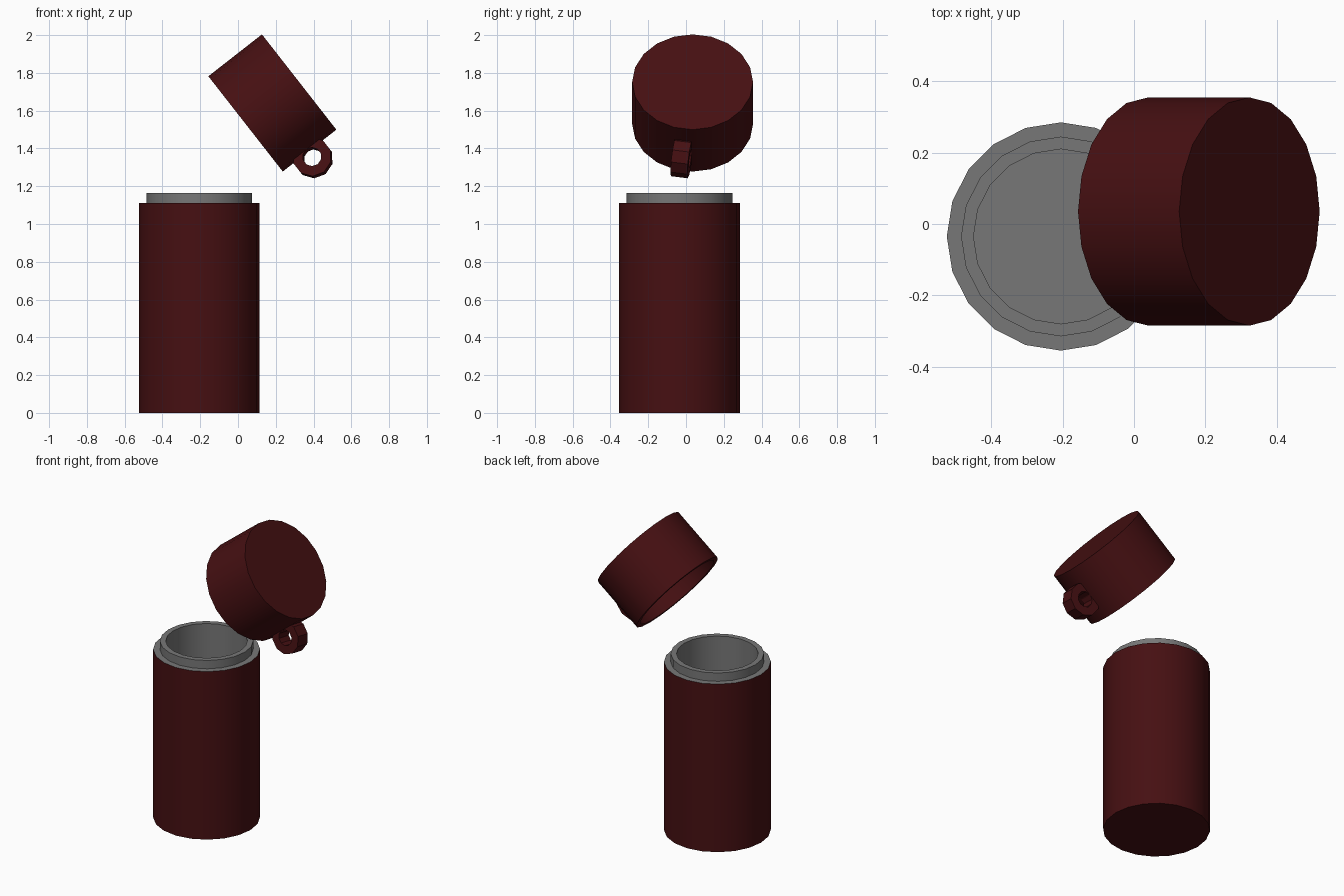
import bpy, bmesh, math
from mathutils import Matrix, Vector

cube = bpy.data.objects.get("Cube")
if cube:
    bpy.data.objects.remove(cube, do_unlink=True)

SIDES = 20
STEP = 2 * math.pi / SIDES


def material(name, rgb):
    m = bpy.data.materials.new(name)
    m.use_nodes = True
    m.diffuse_color = (*rgb, 1)
    bsdf = m.node_tree.nodes["Principled BSDF"]
    bsdf.inputs["Base Color"].default_value = (*rgb, 1)
    bsdf.inputs["Roughness"].default_value = 0.5
    return m


red = material("dark red", (0.061, 0.005, 0.006))
grey = material("grey steel", (0.185, 0.185, 0.185))


def finish(name, bm, mat, matrix, smooth=True):
    bmesh.ops.recalc_face_normals(bm, faces=bm.faces)
    mesh = bpy.data.meshes.new(name)
    bm.to_mesh(mesh)
    bm.free()
    mesh.materials.append(mat)
    obj = bpy.data.objects.new(name, mesh)
    bpy.context.collection.objects.link(obj)
    obj.matrix_world = matrix
    if smooth:
        bpy.ops.object.select_all(action='DESELECT')
        obj.select_set(True)
        bpy.context.view_layer.objects.active = obj
        bpy.ops.object.shade_smooth_by_angle(angle=math.radians(30))
    return obj


def lathe(name, profile, mat, matrix, caps=(True, True)):
    """Spin (radius, height) points; optionally close the first and last ring."""
    bm = bmesh.new()
    rings = [[bm.verts.new((r * math.cos(i * STEP), r * math.sin(i * STEP), z))
              for i in range(SIDES)] for r, z in profile]
    for a, b in zip(rings, rings[1:]):
        for i in range(SIDES):
            j = (i + 1) % SIDES
            bm.faces.new((a[i], a[j], b[j], b[i]))
    for ring, closed in zip((rings[0], rings[-1]), caps):
        if closed:
            bm.faces.new(ring)
    return finish(name, bm, mat, matrix)


# Flask: red outer shell and steel shoulder, neck and liner
flask = Matrix.Translation((-0.205, -0.035, 0))
lathe("flask_body", [(0.32, 0), (0.32, 1.11)], red, flask, (True, False))
lathe("flask_neck_and_liner",
      [(0.32, 1.11), (0.28, 1.11), (0.28, 1.165), (0.245, 1.165),
       (0.245, 0.06)], grey, flask, (False, True))

# Hollow cup lid, tilted in the air beside the flask
lid = Matrix.Translation((0.04, 0.035, 1.53)) @ Matrix.Rotation(math.radians(52), 4, 'Y')
lathe("cup_lid", [(0.32, 0.36), (0.32, 0), (0.29, 0), (0.29, 0.33)], red, lid)

# Loop handle: a flat-sided ring sunk into the middle of one lid facet
bm = bmesh.new()
N, WIDTH = 10, 0.09
section = [(0.104, -WIDTH / 2), (0.104, WIDTH / 2), (0.05, WIDTH / 2), (0.05, -WIDTH / 2)]
loops = [[bm.verts.new((r * math.cos(a), w, r * math.sin(a))) for r, w in section]
         for a in (2 * math.pi * k / N for k in range(N))]
for k in range(N):
    a, b = loops[k], loops[(k + 1) % N]
    for i in range(4):
        j = (i + 1) % 4
        bm.faces.new((a[i], a[j], b[j], b[i]))
# Keep only the part of the ring outside the lid wall
bmesh.ops.bisect_plane(bm, geom=bm.verts[:] + bm.edges[:] + bm.faces[:],
                       plane_co=Vector((-0.055, 0, 0)), plane_no=Vector((-1, 0, 0)),
                       clear_outer=True)
bmesh.ops.holes_fill(bm, edges=[e for e in bm.edges if e.is_boundary])
handle = lid @ Matrix.Rotation(-STEP / 2, 4, 'Z') @ Matrix.Translation((0.365, 0, 0.17))
finish("lid_handle", bm, red, handle, smooth=False)
